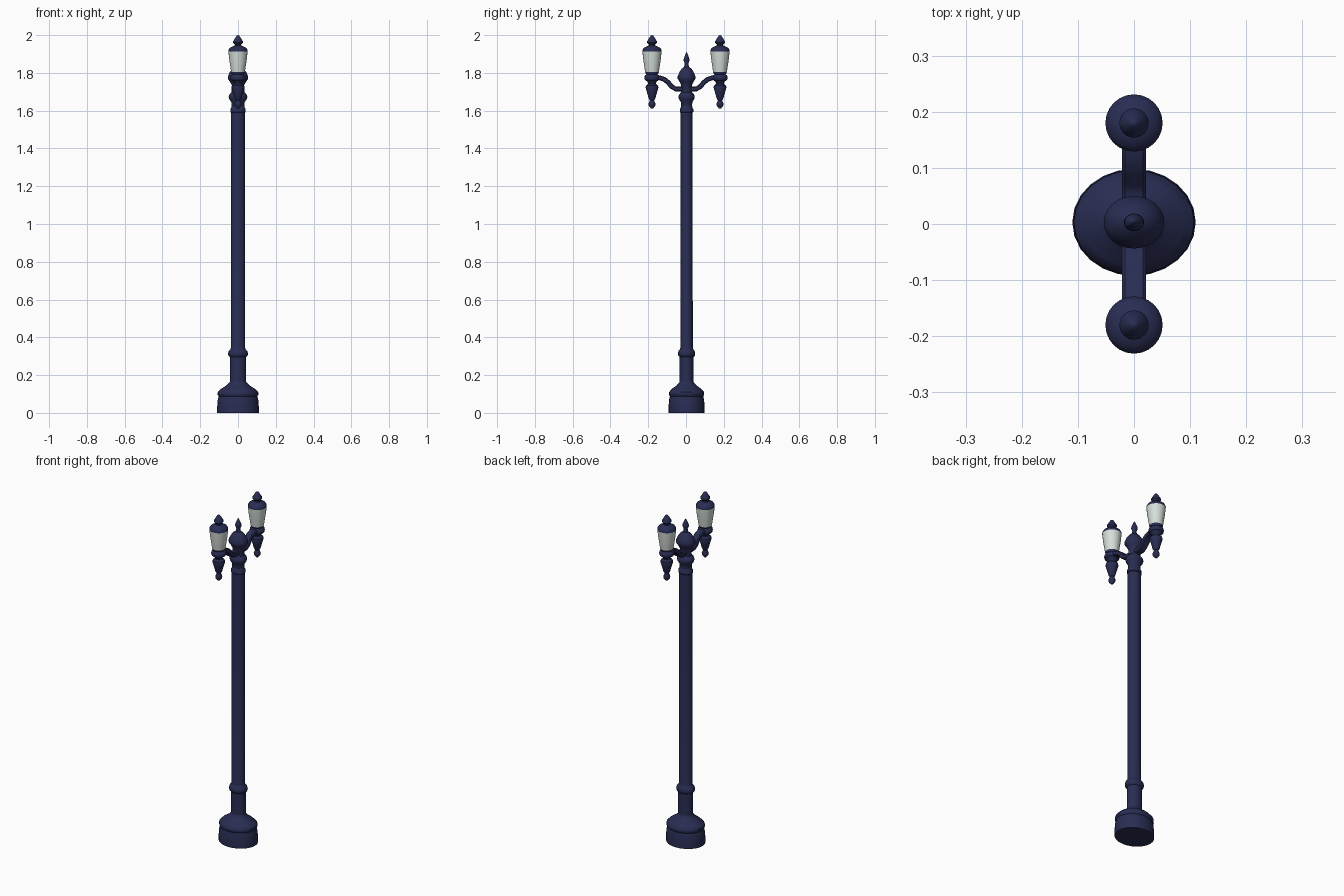
import bpy, bmesh, math
from mathutils import Vector

if "Cube" in bpy.data.objects:
    bpy.data.objects.remove(bpy.data.objects["Cube"])


def material(name, color):
    m = bpy.data.materials.new(name)
    m.diffuse_color = color
    m.use_nodes = True
    m.node_tree.nodes["Principled BSDF"].inputs["Base Color"].default_value = m.diffuse_color
    return m


NAVY = material("navy_paint", (0.022, 0.026, 0.085, 1))
GLASS = material("frosted_glass", (0.68, 0.74, 0.70, 1))


def finish(name, bm, mat, angle):
    bmesh.ops.recalc_face_normals(bm, faces=bm.faces)
    me = bpy.data.meshes.new(name)
    bm.to_mesh(me)
    bm.free()
    ob = bpy.data.objects.new(name, me)
    bpy.context.collection.objects.link(ob)
    me.materials.append(mat)
    bpy.ops.object.select_all(action='DESELECT')
    ob.select_set(True)
    bpy.context.view_layer.objects.active = ob
    bpy.ops.object.shade_smooth_by_angle(angle=math.radians(angle))
    return ob


def lathe(name, profile, y, mat, sides=24, sy=1.0, angle=40):
    """Revolve (radius, z) points about a vertical axis, closing both ends."""
    bm = bmesh.new()
    rings = []
    for r, z in profile:
        rings.append([bm.verts.new((r * math.cos(a), y + sy * r * math.sin(a), z))
                      for a in (2 * math.pi * i / sides for i in range(sides))])
    for a, b in zip(rings, rings[1:]):
        for i in range(sides):
            j = (i + 1) % sides
            bm.faces.new((a[i], a[j], b[j], b[i]))
    bm.faces.new(rings[0])
    bm.faces.new(rings[-1])
    return finish(name, bm, mat, angle)


def arm(name, side):
    """Sweep a rounded flat section along the S-shaped bracket path."""
    path = [(0.0, 1.715), (0.055, 1.715), (0.075, 1.727), (0.095, 1.75),
            (0.115, 1.766), (0.14, 1.774), (0.18, 1.776)]
    section = [(-0.021, -0.008), (-0.016, -0.013), (0.016, -0.013), (0.021, -0.008),
               (0.021, 0.008), (0.016, 0.013), (-0.016, 0.013), (-0.021, 0.008)]
    pts = [Vector(p) for p in path]
    bm = bmesh.new()
    rings = []
    for i, p in enumerate(pts):
        t = (pts[min(i + 1, len(pts) - 1)] - pts[max(i - 1, 0)]).normalized()
        n = Vector((-t.y, t.x))
        rings.append([bm.verts.new((x, side * (p.x + n.x * h), p.y + n.y * h))
                      for x, h in section])
    for a, b in zip(rings, rings[1:]):
        for i in range(8):
            j = (i + 1) % 8
            bm.faces.new((a[i], a[j], b[j], b[i]))
    bm.faces.new(rings[0])
    bm.faces.new(rings[-1])
    return finish(name, bm, NAVY, 35)


PY, SY = 0.003, 0.866  # the post is slightly oval

# Flared base
lathe("base", [(0.11, 0), (0.11, 0.035), (0.107, 0.07), (0.102, 0.088), (0.108, 0.096),
               (0.107, 0.11), (0.09, 0.127), (0.06, 0.146), (0.044, 0.162), (0.042, 0.17)],
      PY, NAVY, sy=SY)
# Shaft with collar rings
lathe("shaft", [(0.042, 0.16), (0.042, 0.295), (0.051, 0.303), (0.053, 0.315), (0.049, 0.328),
                (0.040, 0.338), (0.038, 0.345), (0.037, 1.59), (0.041, 1.594),
                (0.041, 1.608), (0.036, 1.615), (0.034, 1.625)],
      PY, NAVY, sy=SY)
# Head with bulb and spire
lathe("post_head", [(0.034, 1.62), (0.035, 1.645), (0.046, 1.66), (0.05, 1.672), (0.046, 1.685),
                    (0.034, 1.697), (0.033, 1.735), (0.042, 1.752), (0.054, 1.768),
                    (0.054, 1.782), (0.044, 1.803), (0.03, 1.822), (0.015, 1.832),
                    (0.011, 1.85), (0.018, 1.866), (0.017, 1.876), (0.008, 1.897), (0.001, 1.91)],
      PY, NAVY, sy=SY)

# Two matching lamps and brackets
for side, tag in ((1, "back"), (-1, "front")):
    y = 0.18 * side
    arm(tag + "_arm", side)
    lathe(tag + "_lamp_holder",
          [(0.006, 1.612), (0.017, 1.625), (0.019, 1.637), (0.011, 1.655), (0.018, 1.665),
           (0.026, 1.695), (0.034, 1.722), (0.032, 1.733), (0.02, 1.742), (0.024, 1.754),
           (0.038, 1.763), (0.041, 1.775), (0.038, 1.786), (0.03, 1.792), (0.036, 1.803),
           (0.036, 1.808)], y, NAVY)
    lathe(tag + "_lamp_glass",
          [(0.036, 1.804), (0.041, 1.835), (0.047, 1.875), (0.051, 1.915)], y, GLASS)
    lathe(tag + "_lamp_cap",
          [(0.051, 1.913), (0.051, 1.92), (0.045, 1.931), (0.032, 1.939), (0.018, 1.944),
           (0.017, 1.95), (0.026, 1.96), (0.026, 1.967), (0.016, 1.983), (0.008, 1.996),
           (0.002, 2.0)], y, NAVY)
